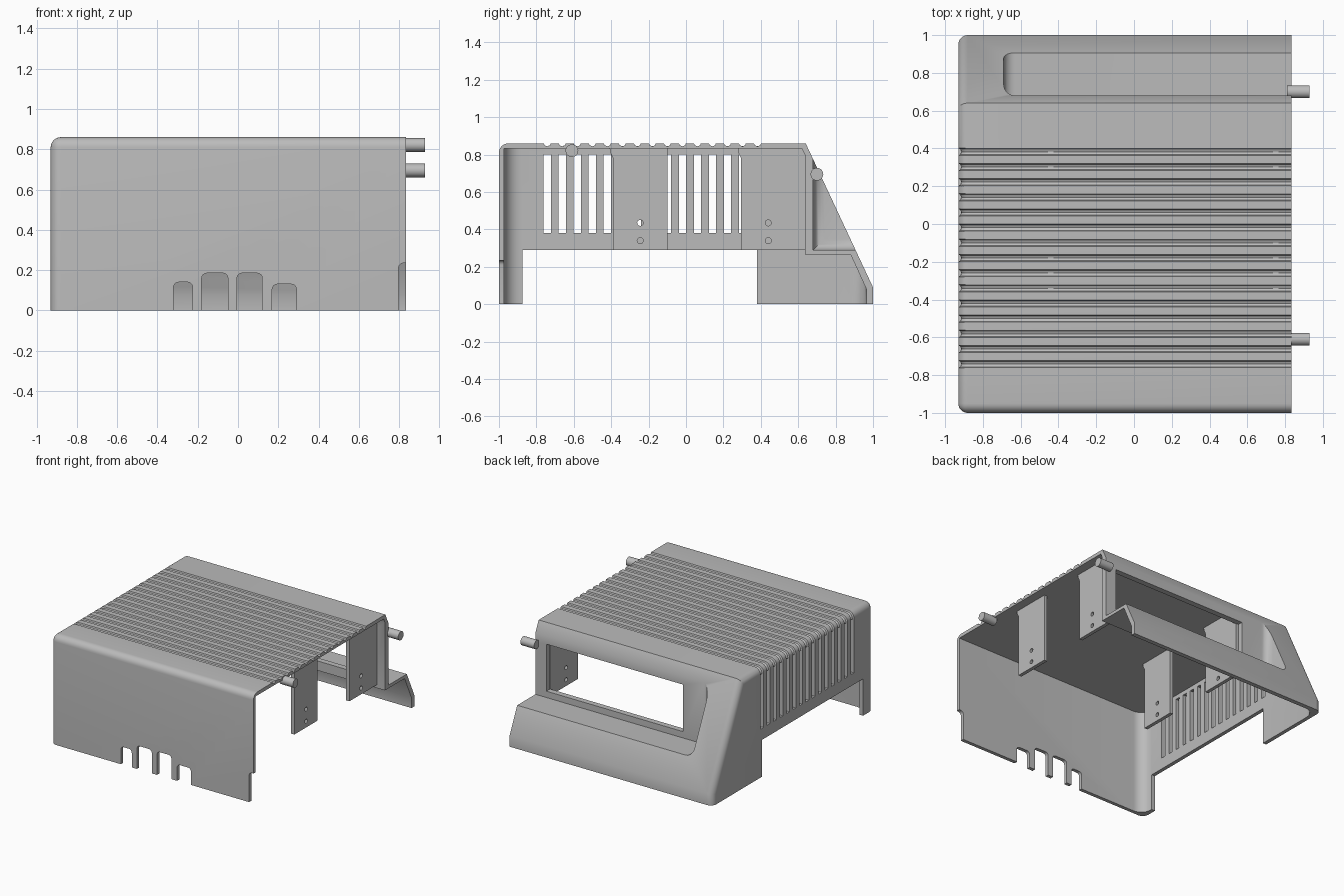
import bpy, bmesh, math
from mathutils import Vector

cube = bpy.data.objects.get("Cube")
if cube:
    bpy.data.objects.remove(cube, do_unlink=True)

grey = bpy.data.materials.new("mid_grey")
grey.use_nodes = True
COLOR = (0.5, 0.5, 0.5, 1)
grey.diffuse_color = COLOR
grey.node_tree.nodes["Principled BSDF"].inputs["Base Color"].default_value = COLOR


def prism(name, profile, x0, x1, round_if=None, radius=0.05, segments=6):
    """Extrude a (y, z) profile along x, rounding the edges that pass the test."""
    bm = bmesh.new()
    face = bm.faces.new([bm.verts.new((x0, y, z)) for y, z in profile])
    out = bmesh.ops.extrude_face_region(bm, geom=[face])
    moved = [v for v in out["geom"] if isinstance(v, bmesh.types.BMVert)]
    bmesh.ops.translate(bm, verts=moved, vec=(x1 - x0, 0, 0))
    bmesh.ops.recalc_face_normals(bm, faces=bm.faces)
    if round_if:
        edges = [e for e in bm.edges if round_if(e.verts[0].co, e.verts[1].co)]
        bmesh.ops.bevel(bm, geom=edges, offset=radius, segments=segments,
                        profile=0.5, affect='EDGES', clamp_overlap=True)
    mesh = bpy.data.meshes.new(name)
    bm.to_mesh(mesh)
    bm.free()
    mesh.materials.append(grey)
    ob = bpy.data.objects.new(name, mesh)
    bpy.context.collection.objects.link(ob)
    return ob


def box(name, x, y, z, **kw):
    return prism(name, [(y[0], z[0]), (y[1], z[0]), (y[1], z[1]), (y[0], z[1])], x[0], x[1], **kw)


def rod(name, x0, x1, y, z, r, sides=24):
    ring = [(y + r * math.cos(2 * math.pi * i / sides), z + r * math.sin(2 * math.pi * i / sides))
            for i in range(sides)]
    return prism(name, ring, x0, x1)


def activate(ob):
    bpy.ops.object.select_all(action='DESELECT')
    ob.select_set(True)
    bpy.context.view_layer.objects.active = ob


def combine(ob, other, operation='DIFFERENCE'):
    """Apply a boolean and drop the helper."""
    other.hide_render = True
    mod = ob.modifiers.new("cut", 'BOOLEAN')
    mod.object, mod.operation, mod.solver = other, operation, 'EXACT'
    activate(ob)
    bpy.ops.object.modifier_apply(modifier=mod.name)
    bpy.data.objects.remove(other, do_unlink=True)


def repeat(ob, count, step):
    mod = ob.modifiers.new("repeat", 'ARRAY')
    mod.count, mod.use_relative_offset, mod.use_constant_offset = count, False, True
    mod.constant_offset_displace = (0, step, 0)
    activate(ob)
    bpy.ops.object.modifier_apply(modifier=mod.name)


SIDE, OPEN = -0.93, 0.835


# Outer body: rounded closed side and front top edge
def outer_round(a, b):
    on_side = abs(a.x - SIDE) < 1e-4 and abs(b.x - SIDE) < 1e-4
    front_top = min(a.z, b.z) > 0.8 and max(a.y, b.y) < -0.9
    return (on_side and max(a.z, b.z) > 0.01) or front_top


housing = prism("housing", [(-1, 0), (-1, 0.86), (0.64, 0.86), (1, 0.09), (1, 0)],
                SIDE, OPEN, round_if=outer_round)


# Hollow inside, with wide fillets in the upright corners
def cavity_round(a, b):
    return max(a.x, b.x) < -0.8 and abs(a.y - b.y) < 1e-4


cavity = prism("cavity", [(-0.972, -0.1), (-0.972, 0.832), (0.62, 0.832), (0.965, 0.08), (0.965, -0.1)],
               -0.9, 1.1, round_if=cavity_round, radius=0.09)
combine(housing, cavity)

# Recess in the sloped back: solid backing, then a rounded cut
backing = prism("backing", [(0.635, 0.265), (0.905, 0.265), (0.645, 0.84), (0.635, 0.84)], -0.72, OPEN)
combine(housing, backing, 'UNION')


def recess_round(a, b):
    return max(a.x, b.x) < -0.6 and (abs(a.z - b.z) > 0.1 and max(a.y, b.y) < 0.7
                                     or max(a.z, b.z) < 0.3)


combine(housing, box("recess", (-0.69, 1.1), (0.68, 1.2), (0.29, 1.2), round_if=recess_round, radius=0.06))
combine(housing, box("window", (-0.45, 0.74), (0.6, 0.72), (0.34, 0.71)))

# Raised lower edge on the closed side, leaving a leg at each end
combine(housing, box("side_gap", (-1.1, -0.8), (-0.873, 0.38), (-0.1, 0.29)))

# Cable notches along the bottom of the front
for x0, x1, top in [(-0.32, -0.225, 0.14), (-0.18, -0.05, 0.185), (-0.005, 0.12, 0.185),
                    (0.17, 0.29, 0.13), (0.797, 0.9, 0.235)]:
    notch = box("notch", (x0, x1), (-1.1, -0.9), (-0.1, top), radius=0.025, segments=4,
                round_if=lambda a, b: min(a.z, b.z) > 0 and abs(a.x - b.x) < 1e-4)
    combine(housing, notch)

# Rounded grooves over the top and round the corner, running into side slots
COUNT, STEP, FIRST = 15, 0.0803, -0.742
curve = bpy.data.curves.new("groove", 'CURVE')
curve.dimensions = '3D'
curve.bevel_depth, curve.bevel_resolution, curve.use_fill_caps = 0.02, 2, True
path = [Vector((1.0, FIRST, 0.864))]
for i in range(6):
    t = math.pi / 2 * (1 + i / 5)
    path.append(Vector((-0.875 + 0.059 * math.cos(t), FIRST, 0.805 + 0.059 * math.sin(t))))
path.append(Vector((-0.934, FIRST, 0.6)))
spline = curve.splines.new('POLY')
spline.points.add(len(path) - 1)
for point, co in zip(spline.points, path):
    point.co = (*co, 1)
groove = bpy.data.objects.new("groove", curve)
bpy.context.collection.objects.link(groove)
activate(groove)
bpy.ops.object.convert(target='MESH')
groove = bpy.context.object
groove.data.materials.clear()
groove.data.materials.append(grey)
repeat(groove, COUNT, STEP)
combine(housing, groove)

slots = box("slots", (-1.1, -0.8), (FIRST - 0.019, FIRST + 0.019), (0.38, 0.8))
repeat(slots, COUNT, STEP)
combine(housing, slots)

# Hanging mounting tabs with paired screw holes
for row, x in (("left", 0.75), ("right", -0.44)):
    for place, y0, y1, hole_y in (("front", -0.39, -0.1, -0.245), ("back", 0.295, 0.64, 0.44)):
        tab = prism(f"{place}_{row}_tab",
                    [(y0, 0.29), (y1, 0.29), (y1, 0.845), (y0 - 0.02, 0.845), (y0 - 0.015, 0.81), (y0, 0.78)],
                    x - 0.014, x + 0.014)
        for z in (0.34, 0.435):
            combine(tab, rod("hole", x - 0.1, x + 0.1, hole_y, z, 0.016, 16))

# Locating pins on the open side
pins = [rod("front_pin", 0.81, 0.928, -0.61, 0.821, 0.034),
        rod("back_pin", 0.81, 0.928, 0.7, 0.695, 0.034)]

for ob in [housing] + pins:
    activate(ob)
    bpy.ops.object.shade_smooth_by_angle(angle=math.radians(32))
